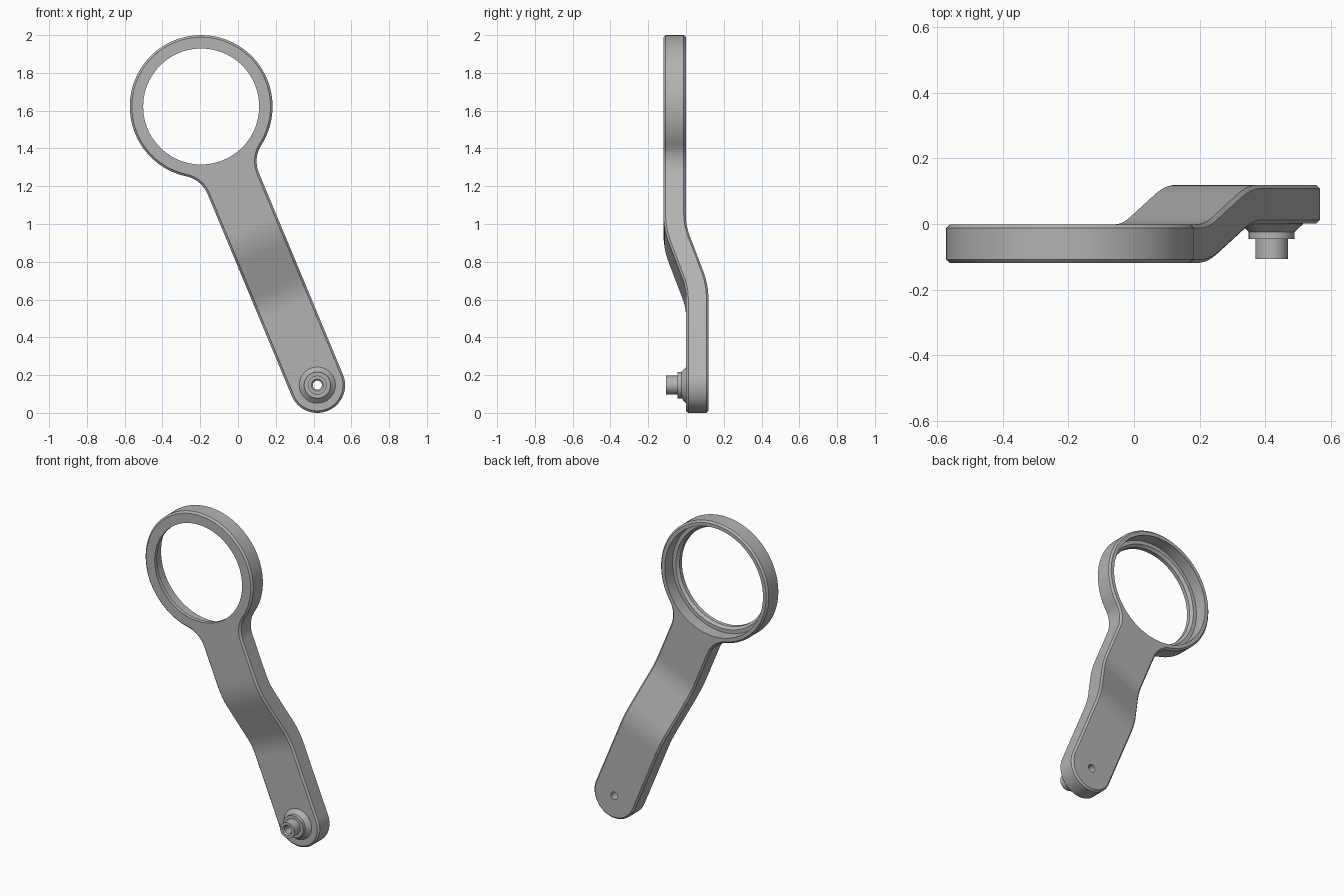
import bpy, bmesh
from math import sin, cos, pi, sqrt, atan2, radians
from mathutils import Matrix, Vector

cube = bpy.data.objects.get("Cube")
if cube:
    bpy.data.objects.remove(cube, do_unlink=True)

RING_R, ARM_W, FILLET, LENGTH = 0.378, 0.147, 0.16, 1.598
THICK, SHIFT, CHAMFER = 0.118, 0.12, 0.011
TILT = Matrix.Translation((-0.195, 0, 1.622)) @ Matrix.Rotation(radians(-22.63), 4, 'Y')
PIN = Vector((0.42, 0, 0.147))
RING = Vector((-0.195, 0, 1.622))

grey = bpy.data.materials.new("satin grey")
grey.use_nodes = True
COLOUR = (0.45, 0.45, 0.45, 1)
grey.diffuse_color = COLOUR
grey.node_tree.nodes["Principled BSDF"].inputs["Base Color"].default_value = COLOUR


def make_object(name, bm):
    bmesh.ops.recalc_face_normals(bm, faces=bm.faces)
    mesh = bpy.data.meshes.new(name)
    bm.to_mesh(mesh)
    bm.free()
    mesh.materials.append(grey)
    obj = bpy.data.objects.new(name, mesh)
    bpy.context.collection.objects.link(obj)
    return obj


def activate(obj):
    bpy.ops.object.select_all(action='DESELECT')
    obj.select_set(True)
    bpy.context.view_layer.objects.active = obj


def lathe(name, profile, centre, steps):
    """Closed (radius, y) profile turned about the y axis."""
    bm = bmesh.new()
    rings = []
    for i in range(steps):
        a = 2 * pi * i / steps
        rings.append([bm.verts.new(centre + Vector((r * cos(a), y, r * sin(a)))) for r, y in profile])
    n = len(profile)
    for i in range(steps):
        p, q = rings[i], rings[(i + 1) % steps]
        for j in range(n):
            k = (j + 1) % n
            bm.faces.new((p[j], p[k], q[k], q[j]))
    bmesh.ops.remove_doubles(bm, verts=bm.verts, dist=1e-6)
    bmesh.ops.dissolve_degenerate(bm, edges=bm.edges, dist=1e-6)
    return make_object(name, bm)


def arc(cx, cz, r, start, end, steps):
    return [(cx + r * cos(start + (end - start) * i / steps),
             cz + r * sin(start + (end - start) * i / steps)) for i in range(steps + 1)]


def soft_ramp(x, h=0.07):
    """Height and slope of a ramp with a rounded start."""
    if x < -h:
        return 0, 0
    if x > h:
        return x, 1
    return (x + h) ** 2 / (4 * h), (x + h) / (2 * h)


# Outline: ring, fillet, straight arm and round end, mirrored
drop = sqrt((RING_R + FILLET) ** 2 - (ARM_W + FILLET) ** 2)
meet = atan2(-drop, ARM_W + FILLET)
half = arc(0, 0, RING_R, pi / 2, meet, 48)
half += arc(ARM_W + FILLET, -drop, FILLET, meet + pi, pi, 12)[1:]
half += arc(0, -LENGTH, ARM_W, 0, -pi / 2, 20)
outline = half + [(-x, z) for x, z in half[-2:0:-1]]

# Plate with chamfered rims
bm = bmesh.new()
front = bm.faces.new([bm.verts.new((x, -THICK / 2, z)) for x, z in outline])
grown = bmesh.ops.extrude_face_region(bm, geom=[front], use_keep_orig=True)
bmesh.ops.translate(bm, vec=(0, THICK, 0),
                    verts=[v for v in grown["geom"] if isinstance(v, bmesh.types.BMVert)])
bmesh.ops.recalc_face_normals(bm, faces=bm.faces)
rims = [e for e in bm.edges if abs(e.verts[0].co.y - e.verts[1].co.y) < 1e-6]
bmesh.ops.bevel(bm, geom=rims, offset=CHAMFER, segments=1, affect='EDGES', profile=0.5)

# Offset bend in the arm
for i in range(33):
    bmesh.ops.bisect_plane(bm, geom=bm.verts[:] + bm.edges[:] + bm.faces[:],
                           plane_co=(0, 0, -0.66 - 0.53 * i / 32), plane_no=(0, 0, 1))
slope = SHIFT / 0.34
for v in bm.verts:
    h1, s1 = soft_ramp(-v.co.z - 0.75)
    h2, s2 = soft_ramp(-v.co.z - 1.09)
    m = slope * (s1 - s2)
    y, n = v.co.y, sqrt(1 + m * m)
    v.co.y = slope * (h1 - h2) + y / n - SHIFT / 2
    v.co.z += y * m / n
bm.transform(TILT)
arm = make_object("ring_arm", bm)

# Stepped ring bore and the pin hole
bore = lathe("bore_cutter", [(0, -0.3), (0.307, -0.3), (0.307, -0.095), (0.322, -0.08),
                             (0.345, -0.08), (0.345, 0.2), (0, 0.2)], RING, 96)
hole = lathe("hole_cutter", [(0, -0.3), (0.024, -0.3), (0.024, 0.3), (0, 0.3)], PIN, 24)
for cutter in (bore, hole):
    cutter.hide_render = True
    mod = arm.modifiers.new("cut", 'BOOLEAN')
    mod.operation, mod.solver, mod.object = 'DIFFERENCE', 'EXACT', cutter
    activate(arm)
    bpy.ops.object.modifier_apply(modifier=mod.name)
    bpy.data.objects.remove(cutter, do_unlink=True)

# Hollow pin with collar and flared foot
pin = lathe("hollow_pin", [(0.024, 0.01), (0.096, 0.01), (0.096, 0.0), (0.07, -0.024),
                           (0.07, -0.046), (0.05, -0.046), (0.05, -0.106),
                           (0.032, -0.106), (0.024, -0.098)], PIN, 48)

for obj in (arm, pin):
    activate(obj)
    bpy.ops.object.shade_smooth_by_angle(angle=radians(30))
